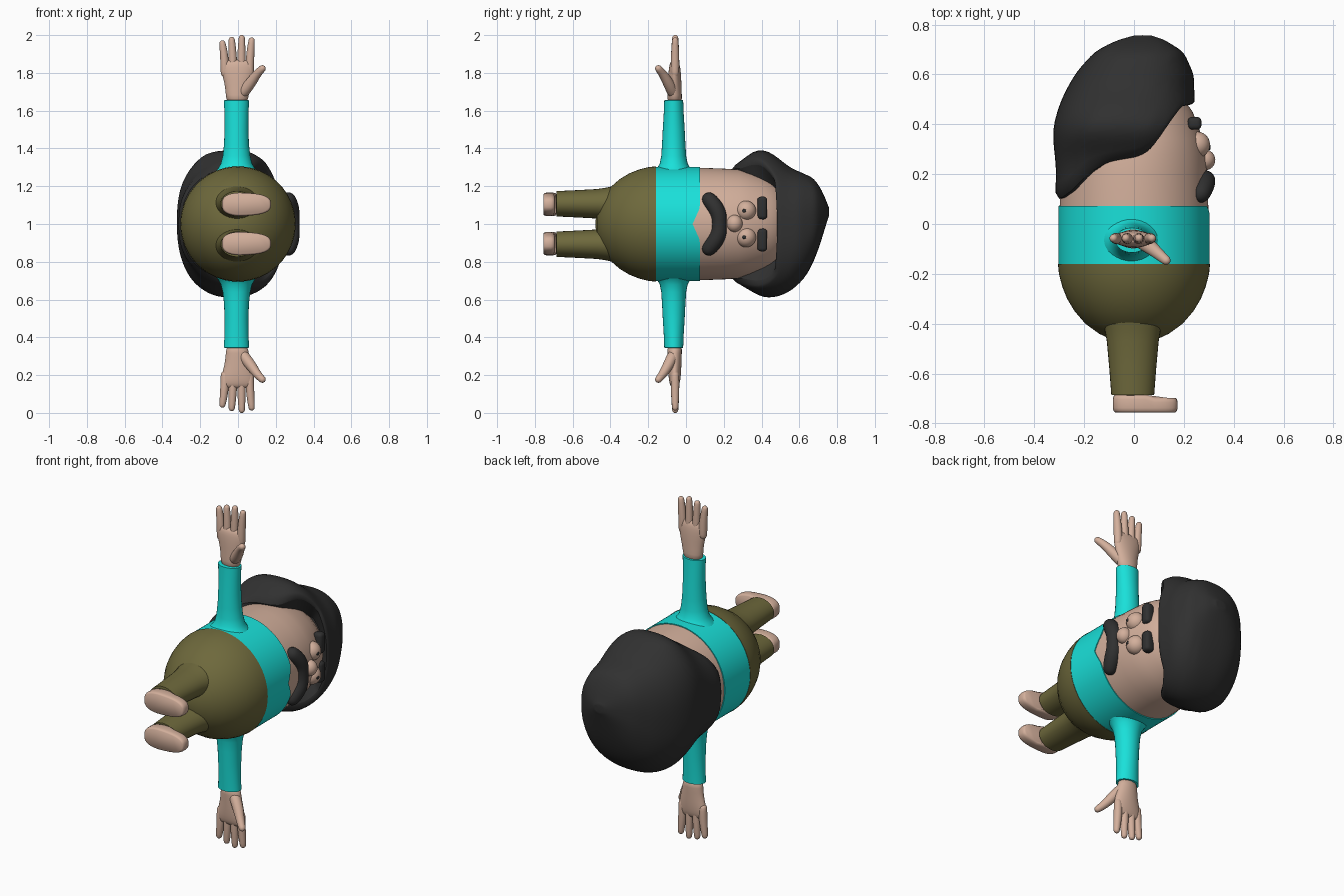
import bpy, bmesh, math
from mathutils import Vector

if "Cube" in bpy.data.objects:
    bpy.data.objects.remove(bpy.data.objects["Cube"])

TAU = 2 * math.pi


def material(name, rgb):
    m = bpy.data.materials.new(name)
    m.diffuse_color = (*rgb, 1)
    m.use_nodes = True
    m.node_tree.nodes["Principled BSDF"].inputs["Base Color"].default_value = m.diffuse_color
    return m


SKIN = material("skin", (0.65, 0.43, 0.33))
SHIRT = material("turquoise", (0.01, 0.75, 0.70))
PANTS = material("olive", (0.155, 0.14, 0.045))
BLACK = material("soft_black", (0.03, 0.03, 0.03))


def finish(name, bm, mat, subsurf=0):
    bmesh.ops.recalc_face_normals(bm, faces=bm.faces)
    me = bpy.data.meshes.new(name)
    bm.to_mesh(me)
    bm.free()
    me.materials.append(mat)
    ob = bpy.data.objects.new(name, me)
    bpy.context.collection.objects.link(ob)
    bpy.ops.object.select_all(action='DESELECT')
    ob.select_set(True)
    bpy.context.view_layer.objects.active = ob
    bpy.ops.object.shade_smooth_by_angle(angle=math.radians(50))
    if subsurf:
        ob.modifiers.new("smooth", 'SUBSURF').levels = subsurf
        ob.modifiers["smooth"].render_levels = subsurf
    return ob


def loft(name, rings, mat, caps=(True, True), subsurf=0):
    """Skin a list of equally sized point rings."""
    bm = bmesh.new()
    vs = [[bm.verts.new(p) for p in ring] for ring in rings]
    n = len(vs[0])
    for a, b in zip(vs, vs[1:]):
        for i in range(n):
            j = (i + 1) % n
            bm.faces.new((a[i], a[j], b[j], b[i]))
    if caps[0]:
        bm.faces.new(vs[0])
    if caps[1]:
        bm.faces.new(vs[-1])
    return finish(name, bm, mat, subsurf)


def angles(n):
    return [TAU * i / n for i in range(n)]


def power(v, e):
    return math.copysign(abs(v) ** e, v)


def ring_y(y, cx, cz, rx, rz, n=32, e=1.0):
    return [(cx + rx * power(math.cos(a), e), y, cz + rz * power(math.sin(a), e)) for a in angles(n)]


def ring_z(z, cx, cy, rx, ry, n=28):
    return [(cx + rx * math.cos(a), cy + ry * math.sin(a), z) for a in angles(n)]


def tube(name, pts, mat, n=14):
    """Round-ended tube through (x, y, z, radius) points."""
    P = [Vector(p[:3]) for p in pts]
    R = [p[3] for p in pts]
    T = [(P[min(i + 1, len(P) - 1)] - P[max(i - 1, 0)]).normalized() for i in range(len(P))]
    stations = [(P[0] - T[0] * R[0] * math.cos(a), T[0], R[0] * math.sin(a)) for a in (0.15, 0.5, 1.0)]
    stations += list(zip(P, T, R))
    stations += [(P[-1] + T[-1] * R[-1] * math.cos(a), T[-1], R[-1] * math.sin(a)) for a in (1.0, 0.5, 0.15)]
    rings = []
    for c, t, r in stations:
        u = t.cross(Vector((1, 0.3, 0))).normalized()
        w = t.cross(u)
        rings.append([c + u * r * math.cos(a) + w * r * math.sin(a) for a in angles(n)])
    return loft(name, rings, mat, subsurf=1)


def ball(name, loc, scale, mat):
    bm = bmesh.new()
    bmesh.ops.create_uvsphere(bm, u_segments=24, v_segments=16, radius=1)
    bmesh.ops.scale(bm, vec=scale, verts=bm.verts)
    bmesh.ops.translate(bm, vec=loc, verts=bm.verts)
    return finish(name, bm, mat)


def table(x, rows):
    """Linear lookup in (key, value) rows."""
    if x <= rows[0][0]:
        return rows[0][1]
    for (a, va), (b, vb) in zip(rows, rows[1:]):
        if x <= b:
            return va + (vb - va) * (x - a) / (b - a)
    return rows[-1][1]


# Trunk: trousers, shirt with a V neckline, and head
hips = [(-.16, .29), (-.16, .305), (-.2, .301), (-.25, .288), (-.3, .268), (-.35, .238),
        (-.4, .195), (-.44, .14), (-.47, .075), (-.48, .01)]
loft("trousers", [ring_y(y, 0, 1, r, r, 64) for y, r in hips], PANTS)

shirt = [ring_y(y, 0, 1, .303, .303, 96) for y in (-.162, -.05, .02)]
collar = []
for inner in (.303, .29):
    ring = ring_y(.073, 0, 1, inner, inner, 96)
    collar.append([(x, y - (.038 * max(0, 1 - abs(z - 1) / .085) if x > 0 else 0), z) for x, y, z in ring])
loft("shirt", shirt + collar, SHIRT, caps=(False, False))

head = [(-.05, .299), (.07, .298), (.2, .293), (.28, .288), (.34, .275), (.4, .255),
        (.45, .235), (.5, .2), (.56, .12), (.58, .02)]
loft("head", [ring_y(y, 0, 1, r, r, 64) for y, r in head], SKIN)

# Hair: rounded shell, low at the nape and high over the face
EDGE = [(0, .475), (40, .455), (55, .38), (68, .29), (80, .25), (95, .235), (115, .205), (140, .12), (160, .09), (180, .085)]
FRONT = [(.09, .22), (.3, .24), (.45, .245), (.6, .24), (.69, .2), (.74, .12), (.755, .07)]
BACK = [(.09, .322), (.2, .308), (.3, .322), (.38, .327), (.48, .302), (.6, .24), (.7, .15), (.74, .06), (.755, 0)]
ZHI = [(.1, .29), (.27, .31), (.33, .37), (.38, .405), (.45, .382), (.55, .297), (.62, .27), (.68, .24), (.72, .18), (.755, .09)]
ZLO = [(.1, .29), (.27, .305), (.33, .35), (.4, .39), (.48, .39), (.55, .36), (.62, .298), (.66, .24), (.7, .14), (.755, -.04)]


def hair_ring(f, inner=False):
    ring = []
    for a in angles(56):
        deg = math.degrees(a)
        yb = table(min(deg, 360 - deg), EDGE)
        y = yb + (.757 - yb) * f
        xf, xb, hi, lo = (table(y, t) for t in (FRONT, BACK, ZHI, ZLO))
        c, s = power(math.cos(a), .82), power(math.sin(a), .82)
        x, z = (xf - xb) / 2 + (xf + xb) / 2 * c, (hi - lo) / 2 + (hi + lo) / 2 * s
        if inner:
            k = .2 / math.hypot(x, z)
            x, z, y = x * k, z * k, yb + .02 + .05 * abs(s) * (c > -.3)
        ring.append((x, y, 1 + z))
    return ring


steps = [math.sin(math.pi / 2 * i / 14) for i in range(15)]
loft("hair", [hair_ring(0, True)] + [hair_ring(f) for f in steps], BLACK, caps=(False, True), subsurf=1)

# Face
ball("nose", (.284, .257, 1.003), (.042, .042, .045), SKIN)
tube("moustache", [(.268, .125, 1.127, .042), (.282, .16, 1.085, .045), (.285, .178, 1.04, .043),
                   (.287, .175, 1.0, .038), (.285, .178, .96, .043), (.282, .16, .915, .045),
                   (.268, .125, .873, .042)], BLACK)

for s, side in ((1, "left"), (-1, "right")):
    ball(side + "_eye", (.252, .318, 1 + s * .07), (.053, .053, .053), SKIN)
    ball(side + "_pupil", (.303, .308, 1 + s * .07), (.004, .012, .009), BLACK)

    bm = bmesh.new()
    bmesh.ops.create_cube(bm, size=1)
    bmesh.ops.scale(bm, vec=(.055, .052, .12), verts=bm.verts)
    bmesh.ops.bevel(bm, geom=bm.edges[:], offset=.018, segments=3, affect='EDGES', profile=.5)
    bmesh.ops.translate(bm, vec=(.243, .404, 1 + s * .085), verts=bm.verts)
    finish(side + "_eyebrow", bm, BLACK)

    # Legs and feet
    leg = [(-.36, .13, .1), (-.42, .113, .086), (-.47, .104, .078), (-.58, .094, .072), (-.685, .086, .067), (-.687, .06, .05)]
    loft(side + "_leg", [ring_y(y, -.005, 1 + s * .107, rx, rz) for y, rx, rz in leg], PANTS)
    foot = []
    for y, k in ((-.755, .86), (-.75, .95), (-.738, 1), (-.715, 1), (-.702, .95), (-.697, .85)):
        ring = ring_y(y, .045, 0, .13 * (.5 + k / 2), .063 * k, 36, .7)
        foot.append([(x, yy + (.012 if x < .06 and y > -.72 else 0), 1 + s * .104 + z * (1 - .9 * max(0, x)))
                     for x, yy, z in ring])
    loft(side + "_foot", foot, SKIN)

    # Sleeves flaring into the shirt
    sleeve = [(.27, .12, .11), (.295, .097, .088), (.32, .083, .074), (.36, .073, .066), (.42, .066, .062),
              (.5, .063, .058), (.58, .063, .053), (.655, .067, .05), (.656, .05, .04)]
    loft(side + "_sleeve", [ring_z(1 + s * d, -.008, -.065, rx, ry) for d, rx, ry in sleeve], SHIRT)

    # Hands: palm, four fingers and a thumb
    palm = [(.64, -.005, .057, .04), (.68, -.004, .06, .038), (.74, 0, .07, .036), (.79, -.001, .083, .034),
            (.83, -.003, .09, .03), (.855, -.003, .085, .024), (.87, -.003, .065, .012)]
    loft(side + "_palm", [ring_z(1 + s * d, cx, -.06, rx, ry) for d, cx, rx, ry in palm], SKIN, subsurf=1)
    for i, (x0, x1, tip) in enumerate(((-.07, -.082, .972), (-.027, -.033, .99), (.018, .02, 1.0), (.062, .072, .987))):
        tube(f"{side}_finger_{i + 1}", [(x0, -.058, 1 + s * .8, .023), (x0, -.058, 1 + s * .87, .024),
                                        (x1, -.057, 1 + s * (tip - .017), .018)], SKIN)
    tube(side + "_thumb", [(.03, -.07, 1 + s * .7, .032), (.07, -.095, 1 + s * .75, .03),
                           (.1, -.122, 1 + s * .795, .023), (.128, -.145, 1 + s * .822, .02)], SKIN)
